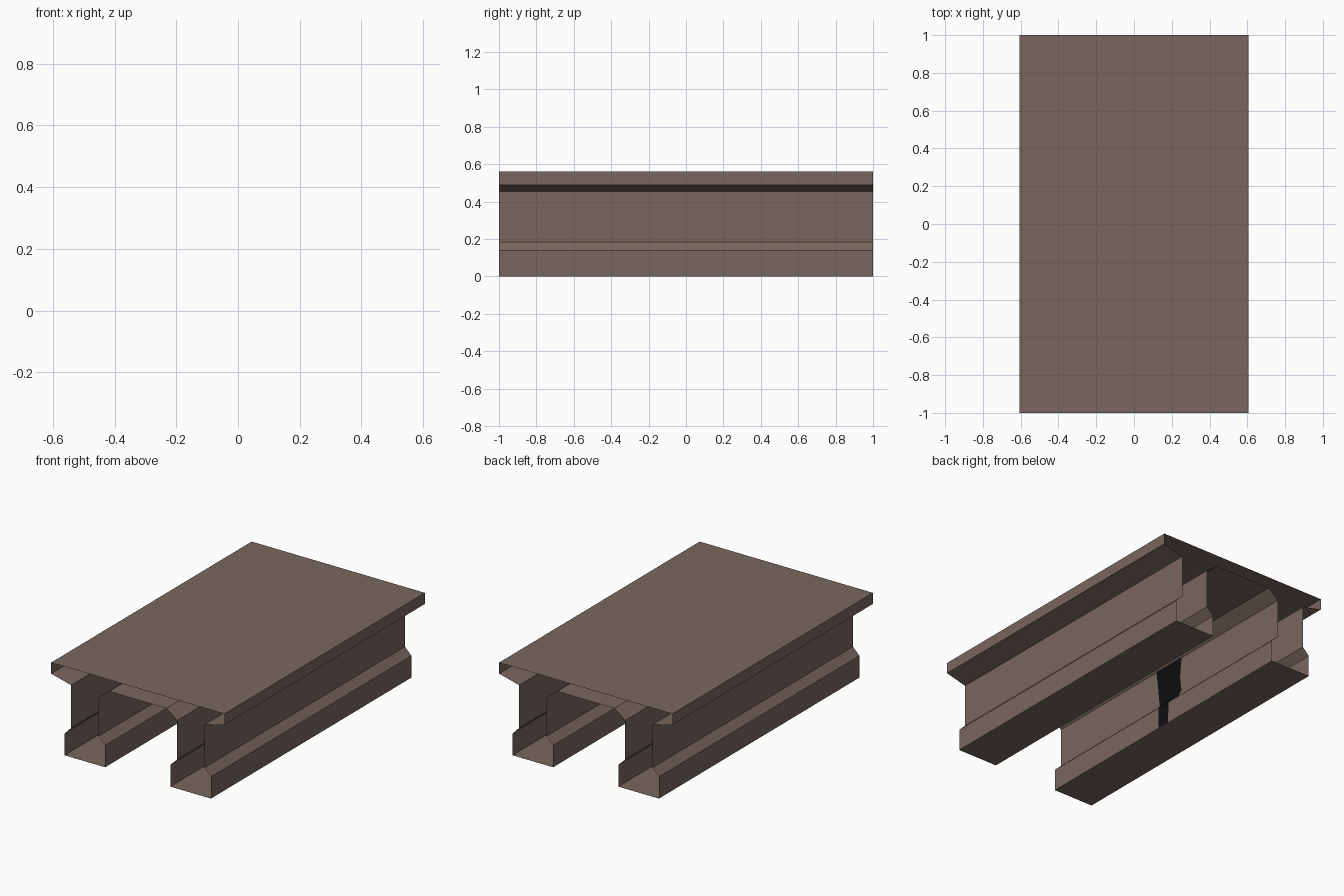
import bpy

if "Cube" in bpy.data.objects:
    bpy.data.objects.remove(bpy.data.objects["Cube"])

def material(name, color):
    m = bpy.data.materials.new(name)
    m.diffuse_color = (*color, 1)
    m.use_nodes = True
    m.node_tree.nodes["Principled BSDF"].inputs["Base Color"].default_value = m.diffuse_color
    return m

def mesh_object(name, verts, faces, mat):
    me = bpy.data.meshes.new(name)
    me.from_pydata(verts, [], faces)
    me.materials.append(mat)
    ob = bpy.data.objects.new(name, me)
    bpy.context.collection.objects.link(ob)
    return ob

brown = material("warm_brown", (0.19, 0.137, 0.112))
black = material("black", (0.004, 0.004, 0.004))

# Double-leg beam: half cross-section (x, z), mirrored, then swept along y.
# The ends are open, so the beam is a hollow sleeve.
half = [(0.2, 0.487), (0.275, 0.43), (0.275, 0.183), (0.228, 0.138),
        (0.228, 0), (0.511, 0), (0.511, 0.138), (0.466, 0.183),
        (0.466, 0.455), (0.605, 0.49), (0.605, 0.56)]
profile = half + [(-x, z) for x, z in reversed(half)]
n = len(profile)
verts = [(x, y, z) for y in (-1, 1) for x, z in profile]
faces = [((i + 1) % n, i, n + i, n + (i + 1) % n) for i in range(n)]
mesh_object("beam_shell", verts, faces, brown)

# Black patch on the inner wall of the left leg: rows of (x, z, y_min, y_max)
off = 0.003
rows = [(-0.275, 0.43, -0.117, 0.113), (-0.275, 0.30, -0.10, 0.10),
        (-0.275, 0.21, -0.09, 0.113), (-0.275, 0.183, -0.085, 0.09),
        (-0.228, 0.138, -0.045, 0.05), (-0.228, 0.0, -0.04, 0.045)]
pv = []
for x, z, a, b in rows:
    pv += [(x + off, a, z), (x + off, b, z)]
pf = [(2 * i, 2 * i + 2, 2 * i + 3, 2 * i + 1) for i in range(len(rows) - 1)]
mesh_object("inner_wall_patch", pv, pf, black)
